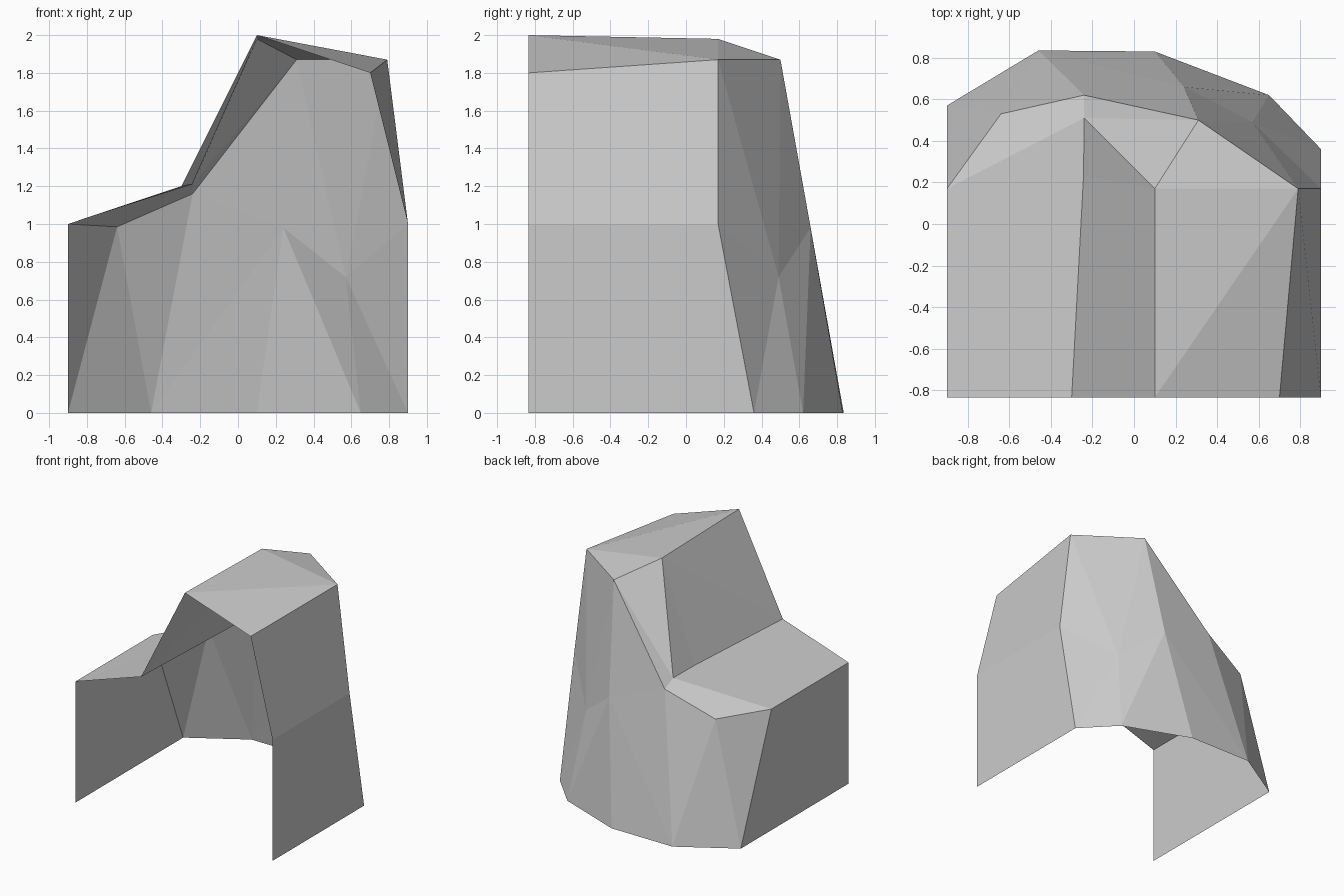
import bpy, bmesh
from mathutils import Vector

cube = bpy.data.objects.get("Cube")
if cube:
    bpy.data.objects.remove(cube, do_unlink=True)

# One plain stone colour
stone = bpy.data.materials.new("stone_grey")
stone.use_nodes = True
grey = (0.6, 0.6, 0.6, 1)
stone.diffuse_color = grey
stone.node_tree.nodes["Principled BSDF"].inputs["Base Color"].default_value = grey

CORE = Vector((0.3, -0.3, 0.5))  # inside point, faces turn away from it
FRONT, REAR, SIDE = -0.835, 0.17, 0.9

# Profile of the open front mouth
front = dict(
    right_foot=(-SIDE, FRONT, 0), right_eave=(-SIDE, FRONT, 1),
    step=(-0.3, FRONT, 1.2), ridge=(0.1, FRONT, 2),
    shoulder=(0.7, FRONT, 1.8), left_eave=(SIDE, FRONT, 1),
    left_foot=(SIDE, FRONT, 0))

# Matching points where the roof and walls end towards the back
rear = dict(
    right_foot=(-SIDE, 0.57, 0), right_eave=(-SIDE, REAR, 1),
    step=(-0.24, 0.51, 1.21), ridge=(0.1, REAR, 1.98),
    shoulder=(0.79, REAR, 1.87), left_eave=(SIDE, REAR, 1),
    left_foot=(SIDE, 0.36, 0))

# Rounded back: foot ring, middle bumps and upper rim
back = dict(
    foot_a=(-0.46, 0.835, 0), foot_b=(0.1, 0.83, 0), foot_c=(0.65, 0.62, 0),
    bump_a=(0.24, 0.66, 0.98), bump_b=(0.57, 0.49, 0.72),
    rim_a=(-0.64, 0.53, 0.985), rim_b=(-0.24, 0.62, 1.16),
    rim_c=(0.31, 0.5, 1.87), bend=(-0.243, 0.23, 1.21))

points = {"front_" + k: v for k, v in front.items()}
points.update(rear)
points.update(back)


def panel(name, *faces):
    """Build one shell part from faces given as lists of point names."""
    bm = bmesh.new()
    verts = {}
    for face in faces:
        corners = []
        for key in face.split():
            if key not in verts:
                verts[key] = bm.verts.new(points[key])
            corners.append(verts[key])
        f = bm.faces.new(corners)
        f.normal_update()
        if f.normal.dot(f.calc_center_median() - CORE) < 0:
            f.normal_flip()
    mesh = bpy.data.meshes.new(name)
    bm.to_mesh(mesh)
    bm.free()
    mesh.materials.append(stone)
    obj = bpy.data.objects.new(name, mesh)
    bpy.context.collection.objects.link(obj)


def strip(a, b):
    """Quad running from the front profile to the rear profile."""
    return f"front_{a} front_{b} {b} {a}"


# Side walls
panel("right_wall", strip("right_foot", "right_eave"))
panel("left_wall", strip("left_foot", "left_eave"), strip("left_eave", "shoulder"))

# Low shelf, steep step and high roof
panel("low_shelf", "front_right_eave front_step bend",
      "front_right_eave bend right_eave", "right_eave bend step")
panel("steep_step", "front_step front_ridge ridge",
      "front_step ridge bend", "bend ridge step")
panel("high_roof", "front_ridge front_shoulder shoulder",
      "front_ridge shoulder ridge")

# Sloping caps between the roof and the back wall
panel("shelf_cap", "right_eave rim_a step", "rim_a rim_b step")
panel("step_cap", "step rim_b rim_c", "step rim_c ridge")
panel("roof_cap", "ridge rim_c shoulder")

# Faceted back wall
panel("back_wall",
      "right_foot right_eave rim_a",
      "right_foot rim_a foot_a",
      "foot_a rim_a rim_b",
      "foot_a rim_b bump_a",
      "foot_a bump_a foot_b",
      "rim_b rim_c bump_a",
      "foot_b bump_a foot_c",
      "bump_a bump_b foot_c",
      "bump_a rim_c bump_b",
      "rim_c shoulder bump_b",
      "shoulder left_eave bump_b",
      "left_eave left_foot bump_b",
      "left_foot foot_c bump_b")
